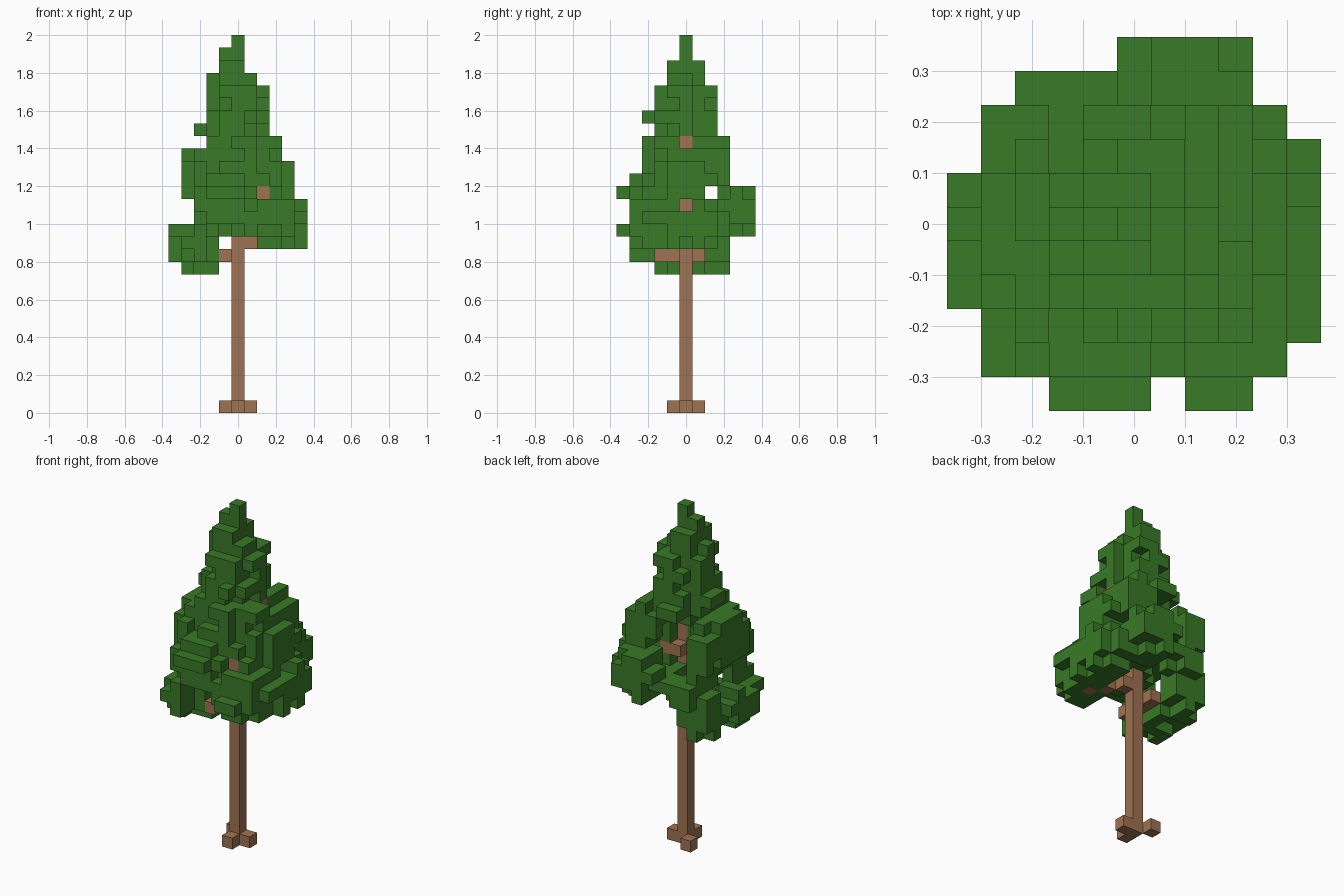
import bpy, bmesh, random
from mathutils import Vector

if "Cube" in bpy.data.objects:
    bpy.data.objects.remove(bpy.data.objects["Cube"])

random.seed(7)
V = 2 / 30  # block size


def material(name, rgb):
    m = bpy.data.materials.new(name)
    m.diffuse_color = (*rgb, 1)
    m.use_nodes = True
    m.node_tree.nodes["Principled BSDF"].inputs["Base Color"].default_value = m.diffuse_color
    return m


green = material("leaf green", (0.040, 0.193, 0.020))
brown = material("bark brown", (0.345, 0.172, 0.085))

# Crown width per layer, from layer 11 up to the tip
x_span = [(-4, -2), (-5, -2), (-5, 5), (-5, 5), (-3, 5), (-3, 5), (-4, 4),
          (-4, 4), (-4, 4), (-4, 3), (-2, 3), (-3, 2), (-2, 2), (-2, 2),
          (-2, 2), (-2, 1), (-1, 0), (-1, 0), (0, 0)]
y_span = [(-2, 3), (-4, 3), (-4, 3), (-5, 5), (-4, 5), (-4, 5), (-5, 5),
          (-4, 3), (-3, 3), (-3, 3), (-3, 3), (-2, 2), (-3, 2), (-2, 2),
          (-2, 2), (-1, 1), (-1, 1), (0, 0), (0, 0)]
# Crown outline from above, rows y = -5 .. 5
plan = [(-2, 3), (-4, 4), (-4, 5), (-5, 5), (-5, 5), (-5, 5), (-5, 5),
        (-4, 5), (-4, 4), (-3, 3), (0, 3)]

# Leaf clumps at the branch ends: centre and radii in blocks
clumps = [
    ((-3.7, -1.2, 12.6), (1.9, 2.5, 2.0)),   # low left
    ((-3.2, 2.0, 12.2), (1.6, 1.7, 1.8)),
    ((-3.2, -3.2, 13.0), (1.3, 1.5, 1.5)),
    ((-1.2, -3.4, 16.7), (2.4, 2.0, 2.0)),   # front
    ((2.6, -3.3, 14.6), (2.5, 2.1, 2.3)),    # front right
    ((3.8, 0.3, 14.7), (1.9, 3.1, 2.2)),     # right
    ((1.5, 3.8, 15.5), (2.1, 1.9, 2.0)),     # back
    ((-2.6, 2.9, 14.3), (1.8, 1.8, 2.0)),    # back left
    ((-3.2, 0.2, 18.4), (1.6, 3.4, 2.1)),    # upper left
    ((2.0, 2.0, 19.2), (1.9, 1.9, 2.1)),     # upper back right
    ((3.0, 0.0, 18.2), (1.8, 2.6, 2.2)),     # upper right
]

# Outermost twigs of the clumps
twigs = {(x, -5, 17) for x in (-2, -1, 0)} | {(2, -5, 14), (3, -5, 14)}
twigs |= {(x, 5, 16) for x in range(4)} | {(-2, 4, 15), (-1, 4, 15)}
twigs |= {(-3, 3, k) for k in range(15, 20)} | {(-4, 3, 17), (-4, 3, 18), (-4, 2, 18)}
twigs |= {(5, -2, 15), (-5, 1, 13), (3, -3, 17), (1, -4, 17), (2, -4, 16)}
twigs |= {(4, -2, 13), (3, -3, 13), (2, -3, 13), (2, -2, 13), (3, -1, 13)}

# Trunk, roots and bare branches
wood = {(0, 0, k) for k in range(25)}
wood |= {(1, 0, 0), (0, -1, 0), (-1, 1, 0)}
wood |= {(-1, y, 12) for y in range(-2, 2)}
wood |= {(1, 0, 13), (2, -1, 13), (3, -2, 13), (0, 1, 17), (1, 1, 17)}
wood |= {(x, 0, 16) for x in range(1, 4)} | {(1, 0, 21), (2, 0, 21)}
wood |= {(1, -1, 17), (1, -2, 17), (2, -2, 17), (2, -3, 17)}


def open_space(x, y, k):
    """Gaps between the clumps and in front of the bare branch ends."""
    return ((k == 13 and -1 <= x <= 1) or (k == 17 and y == 2)
            or (k == 17 and x == 2 and y < -3)
            or (k == 21 and y == 0 and x > 2)
            or (k == 16 and y == 0 and x > 3)
            or (16 <= k <= 19 and y >= 1 and y > x and 0 <= x + y <= 3)
            or (13 <= k <= 14 and x < 0 and y <= 0 and -3 <= x + y <= -2)
            or (14 <= k <= 15 and x < 0 and 2 <= y - x <= 3)
            or (y == -5 and x == 1))


def leafy(x, y, k, xs, ys):
    noise = random.uniform(-0.25, 0.2)
    if k >= 21:  # pointed top, one oval per layer
        a = (x - sum(xs) / 2) / ((xs[1] - xs[0] + 1) / 2)
        b = (y - sum(ys) / 2) / ((ys[1] - ys[0] + 1) / 2)
        return a * a + b * b < 0.9 + noise
    if k >= 15:  # dense core
        r = (29 - k) * 0.27
        if (x - 0.3) ** 2 + (y + 0.7) ** 2 < r * r * (1 + noise):
            return True
    return any(sum(((p - q) / r) ** 2 for p, q, r in zip((x, y, k), c, rad))
               < 1 + noise for c, rad in clumps)


leaves = set()
for k, (xs, ys) in enumerate(zip(x_span, y_span), start=11):
    layer = {(x, y) for x, y, t in twigs if t == k}
    for y in range(ys[0], ys[1] + 1):
        for x in range(max(xs[0], plan[y + 5][0]), min(xs[1], plan[y + 5][1]) + 1):
            if not open_space(x, y, k) and leafy(x, y, k, xs, ys):
                layer.add((x, y))
    # Twigs that carry each layer out to its full width
    for axis, span in ((0, xs), (1, ys)):
        for v in range(span[0], span[1] + 1):
            if any(c[axis] == v for c in layer):
                continue
            for c in sorted(layer, key=lambda c: (abs(c[axis] - v), abs(c[1 - axis]))):
                new = (v, c[1]) if axis == 0 else (c[0], v)
                lo, hi = plan[new[1] + 5]
                if lo <= new[0] <= hi and not open_space(*new, k):
                    layer.add(new)
                    break
    leaves |= {(x, y, k) for x, y in layer}
leaves -= wood


def block_object(name, cells, filled, mat):
    """Mesh made of the outer faces of a set of blocks."""
    bm = bmesh.new()
    verts = {}

    def vert(p):
        key = tuple(round(2 * c) for c in p)
        if key not in verts:
            verts[key] = bm.verts.new(p * V)
        return verts[key]

    for cell in sorted(cells):
        centre = Vector(cell) + Vector((0, 0, 0.5))
        for axis in range(3):
            for sign in (-1, 1):
                n = Vector((0, 0, 0))
                n[axis] = sign
                if tuple(int(a + b) for a, b in zip(cell, n)) in filled:
                    continue
                u = Vector((0, 0, 0))
                u[(axis + 1) % 3] = 0.5
                w = n.cross(u)
                mid = centre + n * 0.5
                bm.faces.new([vert(mid + a * u + b * w) for a, b in
                              ((-1, -1), (1, -1), (1, 1), (-1, 1))])
    mesh = bpy.data.meshes.new(name)
    bm.to_mesh(mesh)
    bm.free()
    mesh.materials.append(mat)
    obj = bpy.data.objects.new(name, mesh)
    bpy.context.collection.objects.link(obj)
    return obj


block_object("trunk_and_branches", wood, wood | leaves, brown)
block_object("foliage", leaves, wood | leaves, green)
